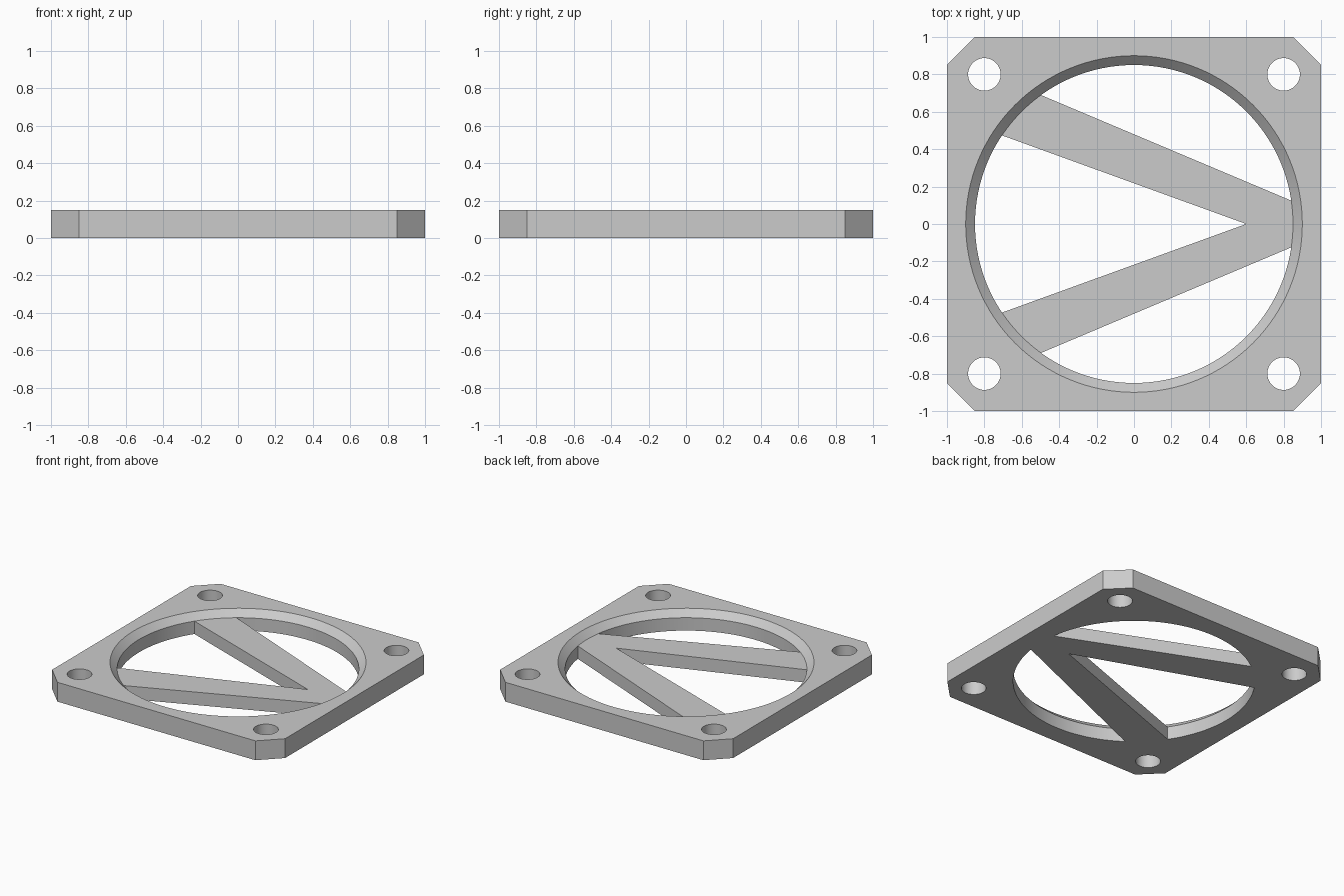
import bpy
import bmesh
import math

cube = bpy.data.objects.get("Cube")
if cube:
    bpy.data.objects.remove(cube, do_unlink=True)

THICK = 0.15      # plate thickness
BAR = 0.10        # brace thickness
HOLE, RIM = 0.85, 0.90

grey = bpy.data.materials.new("plain grey")
grey.use_nodes = True
grey.diffuse_color = (0.6, 0.6, 0.6, 1)
grey.node_tree.nodes["Principled BSDF"].inputs["Base Color"].default_value = (0.6, 0.6, 0.6, 1)


def loft(name, rings):
    """Closed solid through a stack of equal-length outlines, each (points, z)."""
    bm = bmesh.new()
    loops = [[bm.verts.new((x, y, z)) for x, y in pts] for pts, z in rings]
    n = len(loops[0])
    for low, high in zip(loops, loops[1:]):
        for i in range(n):
            j = (i + 1) % n
            bm.faces.new((low[i], low[j], high[j], high[i]))
    bm.faces.new(loops[0][::-1])
    bm.faces.new(loops[-1])
    bmesh.ops.recalc_face_normals(bm, faces=bm.faces)
    mesh = bpy.data.meshes.new(name)
    bm.to_mesh(mesh)
    bm.free()
    mesh.materials.append(grey)
    obj = bpy.data.objects.new(name, mesh)
    bpy.context.collection.objects.link(obj)
    return obj


def circle(r, n, cx=0, cy=0):
    return [(cx + r * math.cos(math.tau * i / n), cy + r * math.sin(math.tau * i / n))
            for i in range(n)]


def combine(target, tool, operation):
    """Apply a boolean and discard the tool object."""
    mod = target.modifiers.new(operation, "BOOLEAN")
    mod.operation, mod.object, mod.solver = operation, tool, "EXACT"
    bpy.context.view_layer.objects.active = target
    bpy.ops.object.modifier_apply(modifier=mod.name)
    bpy.data.objects.remove(tool, do_unlink=True)


# Square plate with clipped corners
c = 0.85
outline = [(c, -1), (1, -c), (1, c), (c, 1), (-c, 1), (-1, c), (-1, -c), (-c, -1)]
frame = loft("frame_plate", [(outline, 0), (outline, THICK)])

# Large opening with a bevelled upper rim
over = 0.05
opening = loft("opening_cutter", [(circle(HOLE, 128), -over), (circle(HOLE, 128), BAR),
                                  (circle(RIM, 128), THICK),
                                  (circle(RIM + over, 128), THICK + over)])
combine(frame, opening, "DIFFERENCE")

# Four corner screw holes
for sx in (-1, 1):
    for sy in (-1, 1):
        ring = circle(0.087, 48, 0.8 * sx, 0.8 * sy)
        combine(frame, loft("screw_cutter", [(ring, -over), (ring, THICK + over)]), "DIFFERENCE")

# V-shaped brace, its ends buried in the plate
half = [(0.90, 0.10), (-0.57, 0.72), (-0.765, 0.495)]
vee = half + [(0.60, 0)] + [(x, -y) for x, y in reversed(half)]
combine(frame, loft("vee_brace", [(vee, 0), (vee, BAR)]), "UNION")

# Smooth round walls, crisp edges
bpy.ops.object.select_all(action="DESELECT")
frame.select_set(True)
bpy.context.view_layer.objects.active = frame
bpy.ops.object.shade_smooth_by_angle(angle=math.radians(30))
